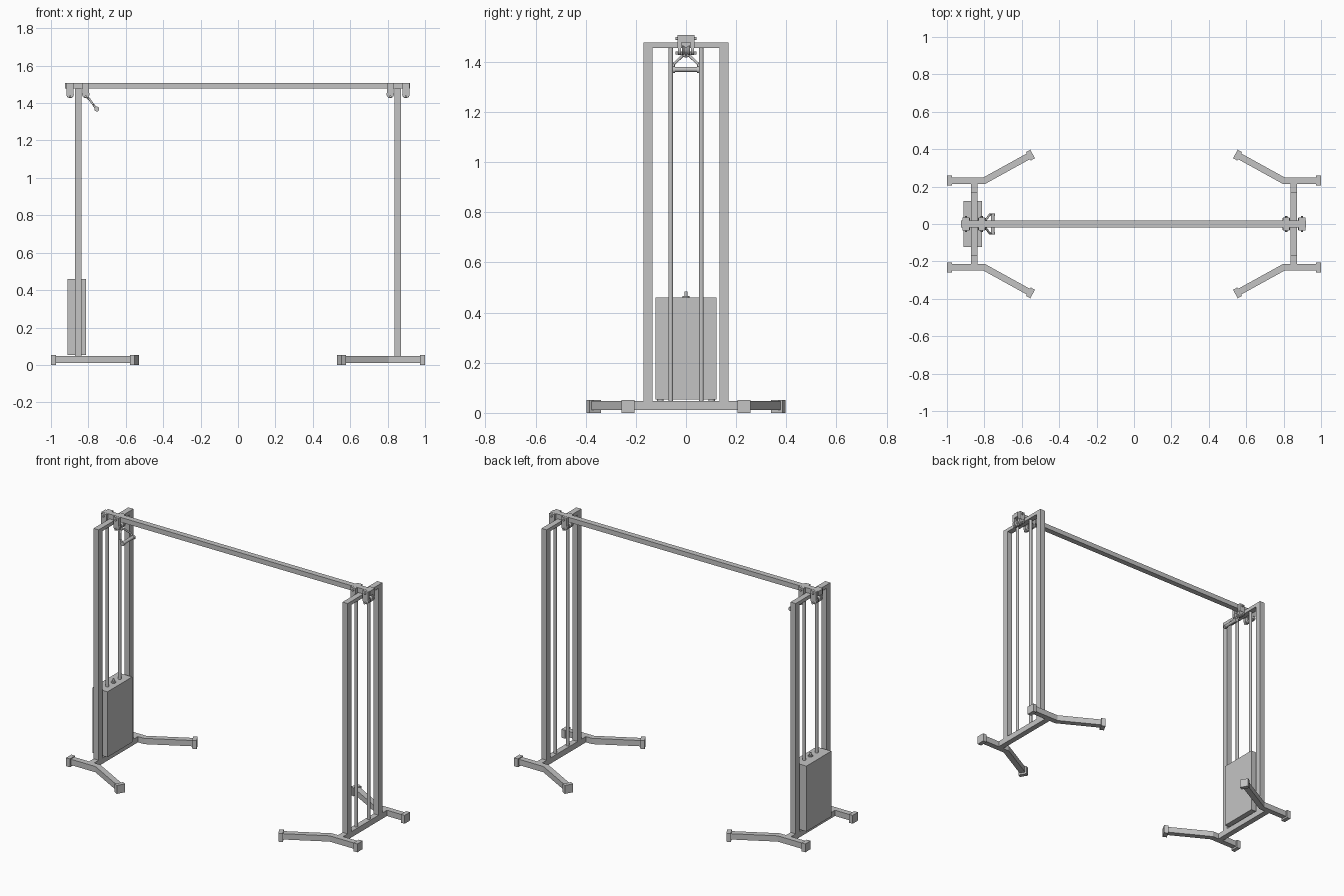
import bpy, bmesh, math
from mathutils import Vector, Matrix

cube = bpy.data.objects.get("Cube")
if cube:
    bpy.data.objects.remove(cube, do_unlink=True)

steel = bpy.data.materials.new("light_grey_steel")
steel.use_nodes = True
GREY = (0.55, 0.55, 0.55, 1)
steel.diffuse_color = GREY
steel.node_tree.nodes["Principled BSDF"].inputs["Base Color"].default_value = GREY


def finish(name, bm, smooth=False):
    bmesh.ops.recalc_face_normals(bm, faces=bm.faces)
    mesh = bpy.data.meshes.new(name)
    bm.to_mesh(mesh)
    bm.free()
    mesh.materials.append(steel)
    obj = bpy.data.objects.new(name, mesh)
    bpy.context.collection.objects.link(obj)
    if smooth:
        bpy.ops.object.select_all(action='DESELECT')
        obj.select_set(True)
        bpy.context.view_layer.objects.active = obj
        bpy.ops.object.shade_smooth_by_angle(angle=math.radians(40))
    return obj


def box(name, center, size, angle=0):
    bm = bmesh.new()
    bmesh.ops.create_cube(bm, size=1, matrix=Matrix.Translation(center)
                          @ Matrix.Rotation(angle, 4, 'Z') @ Matrix.Diagonal((*size, 1)))
    return finish(name, bm)


def rod(name, start, end, radius, sides=24):
    a, b = Vector(start), Vector(end)
    bm = bmesh.new()
    turn = (b - a).to_track_quat('Z', 'Y').to_matrix().to_4x4()
    bmesh.ops.create_cone(bm, cap_ends=True, segments=sides, radius1=radius, radius2=radius,
                          depth=(b - a).length, matrix=Matrix.Translation((a + b) / 2) @ turn)
    return finish(name, bm, True)


def pulley(name, x, z):
    # Grooved wheel: profile of (y, radius) spun about its axle
    profile = [(-.016, 0), (-.016, .02), (-.011, .02), (-.004, .014),
               (.004, .014), (.011, .02), (.016, .02), (.016, 0)]
    bm = bmesh.new()
    verts = [bm.verts.new((x, y, z + r)) for y, r in profile]
    edges = [bm.edges.new(pair) for pair in zip(verts, verts[1:])]
    bmesh.ops.spin(bm, geom=verts + edges, cent=(x, 0, z), axis=(0, 1, 0),
                   angle=math.tau, steps=24)
    bmesh.ops.remove_doubles(bm, verts=bm.verts, dist=1e-5)
    return finish(name, bm, True)


TOWER = 0.855
TUBE = 0.035
HALF = TUBE / 2
FOOT_Y = 0.232
FRAME_TOP = 1.477


def bent_foot(name, sx, sy):
    # Mitred tube: straight heel, then a toe splayed towards the middle
    heel, bend, toe = Vector((.985, FOOT_Y)), Vector((.8, FOOT_Y)), Vector((.55, .37))
    d = (toe - bend).normalized()
    n = Vector((d.y, -d.x))
    miter = (n + Vector((0, 1))).normalized()
    miter *= HALF / miter.y
    side = Vector((0, HALF))
    outline = [heel + side, bend + miter, toe + n * HALF,
               toe - n * HALF, bend - miter, heel - side]
    bm = bmesh.new()
    face = bm.faces.new([bm.verts.new((p.x * sx, p.y * sy, .011)) for p in outline])
    grown = bmesh.ops.extrude_face_region(bm, geom=[face])["geom"]
    bmesh.ops.translate(bm, vec=(0, 0, .036),
                        verts=[v for v in grown if isinstance(v, bmesh.types.BMVert)])
    finish(name, bm)
    # End caps
    box(name + "_heel_cap", (sx * .987, sy * FOOT_Y, .026), (.026, .052, .052))
    c = toe - d * .004
    box(name + "_toe_cap", (sx * c.x, sy * c.y, .026), (.026, .052, .052),
        math.atan2(d.y * sy, d.x * sx))


# Two mirrored towers
for side, sx in (("right", -1), ("left", 1)):
    x = sx * TOWER
    box(side + "_base_beam", (x, 0, .029), (TUBE, 2 * FOOT_Y - TUBE, .036))
    box(side + "_top_beam", (x, 0, FRAME_TOP - .011), (TUBE, .3, .022))
    for end, sy in (("front", -1), ("back", 1)):
        tag = side + "_" + end
        box(tag + "_upright", (x, sy * .152, (.046 + FRAME_TOP) / 2),
            (TUBE, .037, FRAME_TOP - .046))
        rod(tag + "_guide_rod", (x, sy * .061, .04), (x, sy * .061, 1.46), .0095)
        bent_foot(tag + "_foot", sx, sy)

    # Pulleys hung from the crossbar on either side of the tower
    for place, dx in (("outer", .043), ("inner", -.041)):
        px = x + sx * dx
        tag = side + "_" + place
        pulley(tag + "_pulley", px, 1.446)
        rod(tag + "_axle", (px, -.042, 1.435), (px, .042, 1.435), .006, 12)
        rod(tag + "_clamp_bolt", (px, -.041, 1.493), (px, .041, 1.493), .006, 12)
        for sy in (-1, 1):
            box(tag + "_bracket_plate", (px, sy * .026, 1.482), (.036, .016, .051))
            rod(tag + "_bracket_lobe", (px, sy * .019, 1.447), (px, sy * .032, 1.447), .02)

# Crossbar joining the towers
box("crossbar", (-.002, 0, 1.493), (1.844, TUBE, .03))

# Weight stack on its rubber feet, with the lifting stem
box("weight_stack", (-.862, 0, .257), (.101, .244, .406))
for sy in (-1, 1):
    rod("stack_foot", (-TOWER, sy * .102, .044), (-TOWER, sy * .102, .056), .013)
rod("stem_collar", (-TOWER, 0, .458), (-TOWER, 0, .467), .013)
rod("lifting_stem", (-TOWER, 0, .46), (-TOWER, 0, .484), .006)

# Pull handle hanging from the inner pulley
path = [(-.755, -.05, 1.362), (-.772, -.05, 1.39), (-.798, -.014, 1.425),
        (-.798, .014, 1.425), (-.772, .05, 1.39), (-.755, .05, 1.362)]
for a, b in zip(path, path[1:]):
    rod("handle_strap", a, b, .0055, 12)
rod("handle_grip", (-.755, -.048, 1.37), (-.755, .048, 1.37), .01)
for sy in (-1, 1):
    rod("grip_end", (-.755, sy * .044, 1.368), (-.755, sy * .056, 1.368), .013)
rod("handle_link", (-.812, 0, 1.436), (-.796, 0, 1.422), .007, 12)
